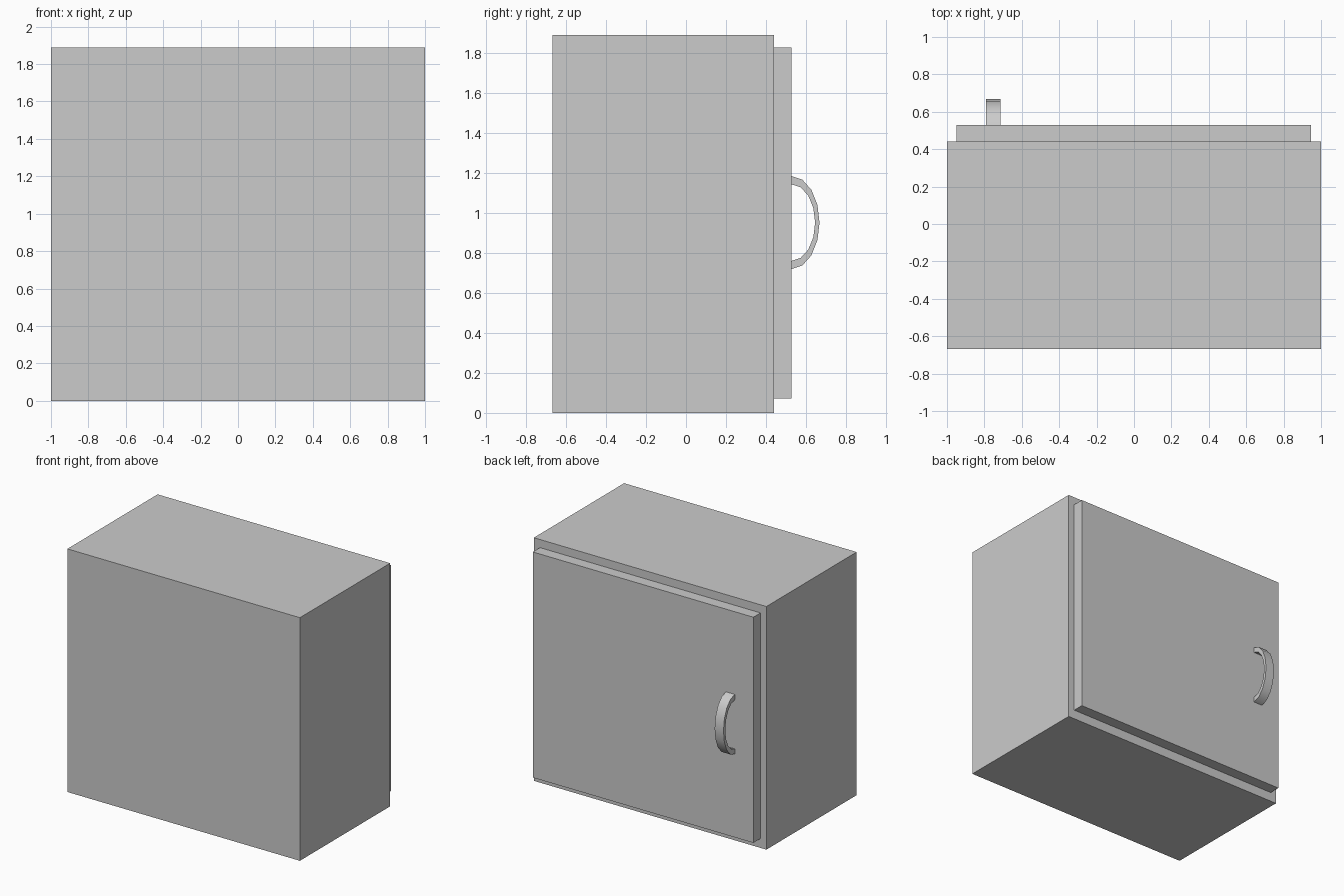
import bpy, bmesh, math

if "Cube" in bpy.data.objects:
    bpy.data.objects.remove(bpy.data.objects["Cube"])


def box(name, lo, hi):
    bm = bmesh.new()
    bmesh.ops.create_cube(bm, size=1)
    for v in bm.verts:
        v.co = [(a + b) / 2 + c * (b - a) for a, b, c in zip(lo, hi, v.co)]
    return add_object(name, bm)


def add_object(name, bm):
    mesh = bpy.data.meshes.new(name)
    bm.to_mesh(mesh)
    bm.free()
    obj = bpy.data.objects.new(name, mesh)
    bpy.context.collection.objects.link(obj)
    return obj


# Cabinet body and the door on its back side
box("cabinet_body", (-1, -0.668, 0), (1, 0.441, 1.89))
box("door", (-0.95, 0.441, 0.073), (0.947, 0.529, 1.827))


# Handle: rectangular section swept along half an ellipse
def handle(x0, x1, y, z, outer, inner, segments):
    bm = bmesh.new()
    rings = []
    for i in range(segments + 1):
        t = math.pi * i / segments
        s, c = math.sin(t), math.cos(t)
        rings.append([bm.verts.new((x, y + r[0] * s, z + r[1] * c))
                      for x, r in ((x0, outer), (x1, outer), (x1, inner), (x0, inner))])
    for a, b in zip(rings, rings[1:]):
        for k in range(4):
            n = (k + 1) % 4
            bm.faces.new((a[k], a[n], b[n], b[k]))
    bm.faces.new(rings[0])
    bm.faces.new(rings[-1])
    bmesh.ops.recalc_face_normals(bm, faces=bm.faces[:])
    return add_object("door_handle", bm)


grip = handle(-0.79, -0.714, 0.529, 0.952, (0.139, 0.232), (0.117, 0.191), 8)
bpy.context.view_layer.objects.active = grip
grip.select_set(True)
bpy.ops.object.shade_smooth_by_angle(angle=math.radians(40))
